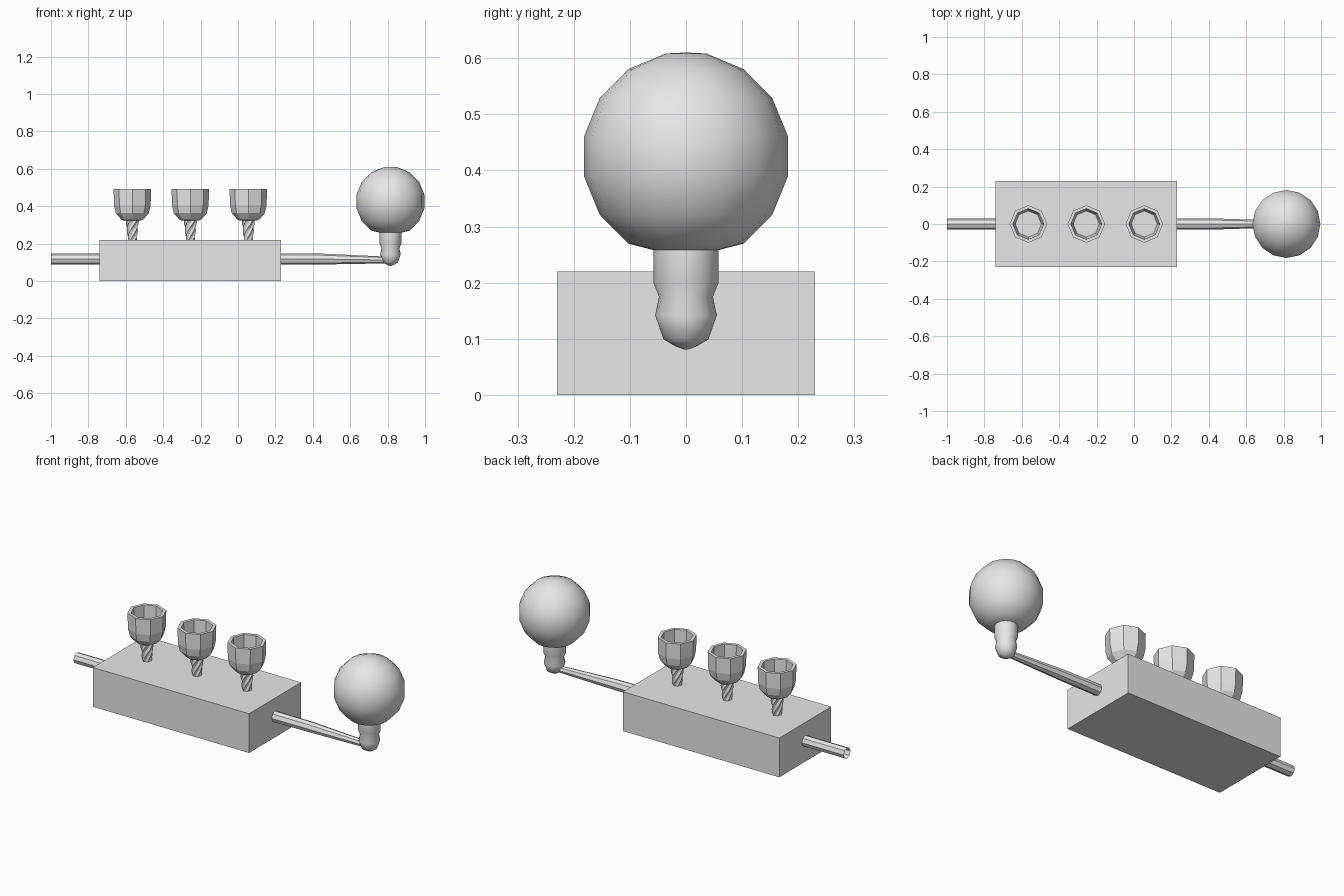
import bpy
import bmesh
from math import cos, sin, pi, radians
from mathutils import Matrix, Vector

if "Cube" in bpy.data.objects:
    bpy.data.objects.remove(bpy.data.objects["Cube"], do_unlink=True)

grey = bpy.data.materials.new("light grey")
grey.use_nodes = True
grey.diffuse_color = (0.8, 0.8, 0.8, 1)
grey.node_tree.nodes["Principled BSDF"].inputs["Base Color"].default_value = (0.8, 0.8, 0.8, 1)


def finish(name, bm, smooth=None):
    """Turn a bmesh into a named object."""
    bmesh.ops.recalc_face_normals(bm, faces=bm.faces)
    mesh = bpy.data.meshes.new(name)
    bm.to_mesh(mesh)
    bm.free()
    mesh.materials.append(grey)
    obj = bpy.data.objects.new(name, mesh)
    bpy.context.collection.objects.link(obj)
    if smooth:
        bpy.ops.object.select_all(action='DESELECT')
        obj.select_set(True)
        bpy.context.view_layer.objects.active = obj
        bpy.ops.object.shade_smooth_by_angle(angle=radians(smooth))
    return obj


def loft(profile, sides, twist=0.0, groove=1.0, cap_start=True, cap_end=True):
    """Stack rings of (radius, height) around z, optionally twisted and fluted."""
    bm = bmesh.new()
    rings = []
    for level, (radius, height) in enumerate(profile):
        ring = []
        for i in range(sides):
            a = 2 * pi * i / sides + twist * level
            r = radius * (groove if i % 2 else 1)
            ring.append(bm.verts.new((r * cos(a), r * sin(a), height)))
        rings.append(ring)
    for low, high in zip(rings, rings[1:]):
        for i in range(sides):
            j = (i + 1) % sides
            bm.faces.new((low[i], low[j], high[j], high[i]))
    if cap_start:
        bm.faces.new(rings[0][::-1])
    if cap_end:
        bm.faces.new(rings[-1])
    return bm


# Block
bm = bmesh.new()
bmesh.ops.create_cube(bm, size=1)
bmesh.ops.transform(bm, verts=bm.verts, matrix=Matrix.Translation((-0.255, 0, 0.11)) @ Matrix.Diagonal((0.97, 0.46, 0.22, 1)))
finish("block", bm)

# Cups on twisted stems
cup_profile = [(0.045, 0.322), (0.06, 0.33), (0.088, 0.362), (0.098, 0.405), (0.1, 0.492),
               (0.082, 0.492), (0.08, 0.41), (0.07, 0.365)]
stem_profile = [(0.024 + 0.012 * k / 8, 0.21 + 0.118 * k / 8) for k in range(9)]
for label, x in zip(("right", "middle", "left"), (-0.565, -0.255, 0.055)):
    cup = finish(label + "_cup", loft(cup_profile, 8))
    stem = finish(label + "_stem", loft(stem_profile, 12, twist=0.3, groove=0.8))
    cup.location.x = stem.location.x = x

# Hollow pipe running through the block and tapering to the bulb
pipe_profile = [(0.03, -1), (0.03, 0.25), (0.029, 0.45), (0.018, 0.8)]
bm = loft(pipe_profile, 8, cap_start=False)
for v in bm.verts:
    along = v.co.z
    drop = 0.005 * max(0, along - 0.45) / 0.35
    v.co = Vector((along, v.co.y, 0.117 - drop - v.co.x))
finish("pipe", bm, smooth=25)

# Bulb: half-offset rings of a sphere, continuing into a waisted neck
neck = [(0.004, 0.081), (0.02, 0.087), (0.04, 0.099), (0.055, 0.142),
        (0.048, 0.175), (0.058, 0.2), (0.058, 0.258)]
ball = [(0.185 * cos(a), 0.425 + 0.187 * sin(a))
        for a in (radians(-56.25 + 22.5 * k) for k in range(7))]
bulb = finish("bulb", loft(neck + ball + [(0.004, 0.61)], 16), smooth=60)
bulb.location.x = 0.815
